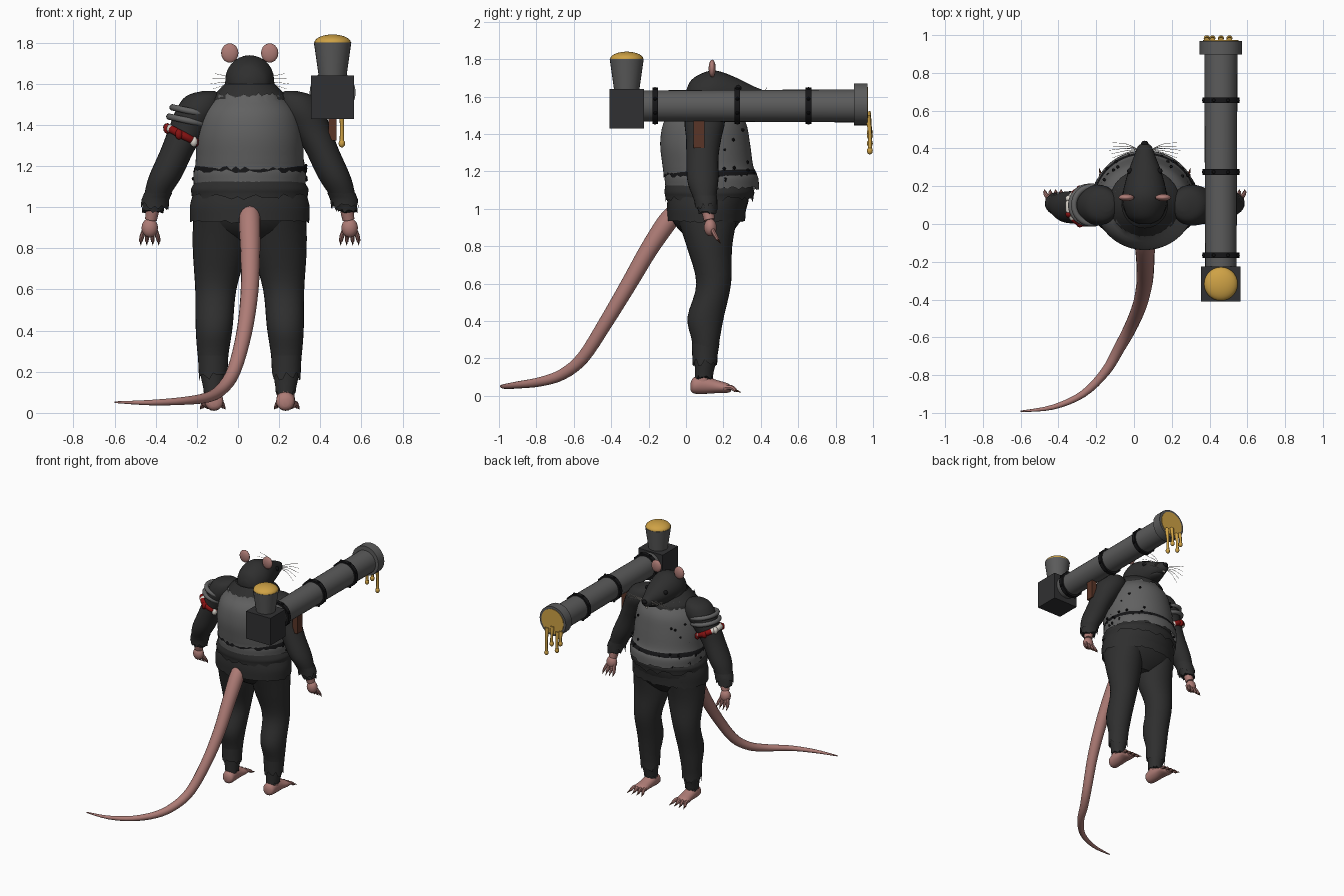
import bpy, math, random
from math import sin, cos, pi, radians
from mathutils import Vector

random.seed(4)
cube = bpy.data.objects.get("Cube")
if cube:
    bpy.data.objects.remove(cube)
CX = 0.057  # body centre line


def material(name, r, g, b):
    m = bpy.data.materials.new(name)
    m.use_nodes = True
    m.diffuse_color = (r, g, b, 1)
    m.node_tree.nodes["Principled BSDF"].inputs["Base Color"].default_value = (r, g, b, 1)
    return m


FUR = material("dark cloth", .028, .028, .028)
GREY = material("grey vest", .12, .12, .12)
STEEL = material("steel grey", .105, .105, .105)
IRON = material("dark iron", .03, .03, .032)
BLACK = material("black", .008, .008, .009)
PINK = material("pink skin", .42, .2, .18)
GOLD = material("gold", .62, .36, .06)
WOOD = material("brown wood", .1, .035, .02)
RED = material("red", .24, .006, .006)
WHITE = material("off white", .7, .66, .6)
made = []


def keep(ob, name, mat):
    ob.name = name
    ob.data.materials.clear()
    ob.data.materials.append(mat)
    made.append(ob)
    return ob


def spline(a, b, c, d, t):
    return tuple(.5 * (2 * q + (r - p) * t + (2 * p - 5 * q + 4 * r - s) * t * t
                       + (3 * q - p - 3 * r + s) * t ** 3) for p, q, r, s in zip(a, b, c, d))


def loft(name, mat, rings, sides=28, axis="z", jag=0, top_jag=0, caps=True, steps=4):
    """Smooth skin over elliptical rings (x, y, z, half width, half depth)."""
    full, n = [], len(rings)
    for i in range(n - 1):
        four = [rings[max(0, min(n - 1, i + k))] for k in (-1, 0, 1, 2)]
        full += [spline(*four, s / steps) for s in range(steps)]
    full.append(rings[-1])
    verts, faces = [], []
    for k, (x, y, z, w, d) in enumerate(full):
        for i in range(sides):
            a = 2 * pi * i / sides
            rag = 0
            if k == len(full) - 1:
                rag = -jag * random.random()
            elif k == 0:
                rag = top_jag * random.random()
            if axis == "z":
                verts.append((x + w * cos(a), y + d * sin(a), z + rag))
            else:
                verts.append((x + w * cos(a), y, z + d * sin(a)))
    for k in range(len(full) - 1):
        for i in range(sides):
            j = (i + 1) % sides
            a, b = k * sides, (k + 1) * sides
            faces.append((a + i, b + i, b + j, a + j))
    if caps:
        faces.append(tuple(range(sides)))
        faces.append(tuple(range(len(verts) - 1, len(verts) - 1 - sides, -1)))
    me = bpy.data.meshes.new(name)
    me.from_pydata(verts, [], faces)
    ob = bpy.data.objects.new(name, me)
    bpy.context.collection.objects.link(ob)
    return keep(ob, name, mat)


def tube(name, mat, pts, res=4):
    """Round tapering sweep through points (x, y, z, radius)."""
    cu = bpy.data.curves.new(name, "CURVE")
    cu.dimensions = "3D"
    cu.bevel_depth, cu.bevel_resolution, cu.use_fill_caps = 1, res, True
    n, full = len(pts), []
    for i in range(n - 1):
        four = [pts[max(0, min(n - 1, i + k))] for k in (-1, 0, 1, 2)]
        full += [spline(*four, s / 4) for s in range(4)]
    full.append(pts[-1])
    sp = cu.splines.new("POLY")
    sp.points.add(len(full) - 1)
    for p, (x, y, z, r) in zip(sp.points, full):
        p.co, p.radius = (x, y, z, 1), r
    tmp = bpy.data.objects.new(name, cu)
    bpy.context.collection.objects.link(tmp)
    bpy.context.view_layer.update()
    me = bpy.data.meshes.new_from_object(tmp.evaluated_get(bpy.context.evaluated_depsgraph_get()))
    bpy.data.objects.remove(tmp)
    ob = bpy.data.objects.new(name, me)
    bpy.context.collection.objects.link(ob)
    return keep(ob, name, mat)


def ball(name, mat, loc, size, seg=20):
    bpy.ops.mesh.primitive_uv_sphere_add(segments=seg, ring_count=seg // 2, location=loc)
    ob = bpy.context.object
    ob.scale = size if isinstance(size, tuple) else (size,) * 3
    return keep(ob, name, mat)


def cone(name, mat, loc, r1, r2, depth, rot=(0, 0, 0), sides=28):
    bpy.ops.mesh.primitive_cone_add(vertices=sides, radius1=r1, radius2=r2, depth=depth, location=loc, rotation=rot)
    return keep(bpy.context.object, name, mat)


def box(name, mat, loc, dims):
    bpy.ops.mesh.primitive_cube_add(size=1, location=loc)
    bpy.context.object.scale = dims
    return keep(bpy.context.object, name, mat)


def band(name, mat, loc, major, minor, tilt):
    bpy.ops.mesh.primitive_torus_add(major_segments=32, minor_segments=10, major_radius=major,
                                     minor_radius=minor, location=loc, rotation=(0, tilt, 0))
    return keep(bpy.context.object, name, mat)


# Torso, belt and ragged vest
loft("torso", FUR, [(CX, .12, 1.62, .09, .09), (CX, .1, 1.55, .15, .14), (CX, .1, 1.45, .225, .205),
                    (CX, .1, 1.3, .24, .22), (CX, .12, 1.1, .268, .22), (CX, .11, .98, .285, .205),
                    (CX, .11, .89, .25, .15), (CX, .12, .83, .12, .08)])
loft("vest", GREY, [(CX, .1, 1.535, .17, .165), (CX, .1, 1.46, .232, .22), (CX, .102, 1.35, .258, .24),
                    (CX, .115, 1.24, .262, .242), (CX, .125, 1.2, .265, .246)], sides=72, jag=.02, top_jag=.025, caps=False)
loft("vest_hem", GREY, [(CX, .125, 1.21, .25, .235), (CX, .135, 1.17, .272, .25),
                        (CX, .14, 1.12, .272, .25)], sides=72, jag=.02, caps=False)
loft("vest_tear", BLACK, [(CX, .125, 1.21, .262, .243), (CX, .13, 1.185, .272, .25)], sides=72, jag=.02, caps=False)
loft("belt", FUR, [(CX, .12, 1.13, .26, .23), (CX, .125, 1.09, .285, .24),
                   (CX, .125, 1.065, .282, .235)], sides=60, jag=.03, caps=False)
loft("trouser_waist", FUR, [(CX, .12, 1.08, .27, .215), (CX, .11, 1.01, .29, .212),
                            (CX, .108, .94, .29, .208)], sides=60, jag=.02, caps=False)
loft("ragged_collar", FUR, [(CX, .1, 1.6, .12, .12), (CX, .11, 1.55, .17, .165),
                            (CX, .11, 1.525, .19, .182)], sides=60, jag=.03, caps=False)

# Dark studs scattered over the vest front and hem
for i in range(56):
    a = radians(random.uniform(-15, 195))
    z = random.choice((random.uniform(1.1, 1.25), random.uniform(1.13, 1.19), random.uniform(1.25, 1.45)))
    w, d = (.274, .252) if z < 1.22 else (.256, .238)
    if z < 1.25 or abs(cos(a)) > .5:
        ball("vest_stud", BLACK, (CX + w * cos(a), .12 + d * sin(a) - .015 * (z > 1.25), z), .009, 8)

# Legs, feet, arms and hands
for side, s in (("right", -1), ("left", 1)):
    def X(d):
        return CX + s * d
    loft(side + "_leg", FUR, [(X(.14), .11, .98, .135, .17), (X(.145), .125, .8, .132, .122),
                              (X(.165), .148, .6, .1, .093), (X(.173), .105, .42, .09, .097),
                              (X(.178), .105, .3, .077, .075), (X(.178), .105, .2, .064, .06),
                              (X(.175), .095, .11, .048, .048)], jag=.03)
    loft(side + "_cuff", FUR, [(X(.178), .105, .28, .074, .074), (X(.178), .1, .2, .07, .066)],
         sides=24, jag=.05, caps=False)
    loft(side + "_foot", PINK, [(X(.173), .025, .05, .015, .02), (X(.173), .04, .055, .042, .042),
                                (X(.175), .09, .06, .046, .05), (X(.177), .16, .05, .046, .036),
                                (X(.18), .22, .042, .05, .026), (X(.18), .24, .038, .03, .015)], sides=20, axis="y")
    cone(side + "_ankle", PINK, (X(.175), .09, .1), .044, .042, .08)
    for k in (-1.5, -.5, .5, 1.5):
        x, dx = X(.18) + k * .023, k * .012
        tube(side + "_toe", PINK, [(x, .2, .042, .014), (x + dx / 2, .24, .045, .013), (x + dx, .265, .028, .01)], 2)
        tube(side + "_claw", WOOD, [(x + dx, .262, .03, .008), (x + dx * 1.5, .295, .018, .001)], 2)
    loft(side + "_arm", FUR, [(X(.2), .1, 1.565, .03, .03), (X(.225), .1, 1.54, .085, .085), (X(.25), .1, 1.47, .11, .108),
                              (X(.297), .095, 1.38, .098, .095), (X(.35), .088, 1.28, .083, .086),
                              (X(.41), .09, 1.15, .08, .083), (X(.45), .1, 1.06, .063, .062),
                              (X(.472), .115, .99, .052, .048)], jag=.02)
    loft(side + "_sleeve_end", FUR, [(X(.445), .1, 1.07, .068, .066), (X(.462), .108, 1.03, .067, .06)],
         sides=24, jag=.045, caps=False)
    tube(side + "_wrist", PINK, [(X(.468), .112, 1.01, .035), (X(.48), .125, .94, .03)])
    ball(side + "_palm", PINK, (X(.486), .13, .9), (.04, .034, .047))
    for k in (-1.5, -.5, .5, 1.5):
        x = X(.486) + k * .017
        tip = x + k * .012
        tube(side + "_finger", PINK, [(x, .14, .89, .012), (x + k * .008, .155, .86, .0115), (tip, .17, .835, .009)], 2)
        tube(side + "_finger_claw", WOOD, [(tip, .168, .838, .007), (tip, .185, .815, .001)], 2)

    # Ears, eyes and whiskers
    ball(side + "_ear", PINK, (X(.097), .14, 1.75), (.042, .019, .047))
    ball(side + "_eye", BLACK, (X(.078), .28, 1.645), .016, 12)
    for k in range(5):
        r = k - 2
        tube(side + "_whisker", WHITE, [(X(.035), .395, 1.6 + r * .006, .0018), (X(.1), .4 + r * .012, 1.61 + r * .012, .0015),
                                        (X(.19 - .01 * abs(r)), .39 + r * .02, 1.6 + r * .025, .0008)], 1)

# Head and muzzle
loft("head", FUR, [(CX, .0, 1.6, .03, .03), (CX, .03, 1.6, .085, .09), (CX, .1, 1.615, .115, .115),
                   (CX, .17, 1.622, .115, .115), (CX, .27, 1.615, .09, .085), (CX, .35, 1.605, .06, .055),
                   (CX, .41, 1.6, .037, .034), (CX, .425, 1.6, .015, .015)], axis="y")
ball("nose", BLACK, (CX, .425, 1.607), (.02, .016, .016), 12)
ball("lower_jaw", FUR, (CX, .3, 1.56), (.05, .08, .025))
box("front_teeth", WHITE, (CX, .405, 1.565), (.018, .006, .025))
loft("neck_ruff", FUR, [(CX, .13, 1.62, .118, .12), (CX, .13, 1.56, .125, .13)], sides=40, jag=.05, caps=False)

# Tail
tube("tail", PINK, [(.057, -.04, 1.0, .045), (.057, -.1, .93, .053), (.06, -.2, .78, .048), (.056, -.31, .59, .043),
                    (.03, -.43, .39, .038), (-.02, -.55, .205, .034), (-.08, -.66, .115, .03), (-.15, -.78, .075, .025),
                    (-.27, -.9, .058, .019), (-.43, -.97, .05, .013), (-.6, -.992, .052, .004)], 6)

# Right arm wraps
for z, x in ((1.465, -.222), (1.42, -.238)):
    band("arm_wrap", GREY, (x, .1, z), .098, .016, radians(12))
armband = band("armband", RED, (-.268, .093, 1.35), .086, .02, radians(27))
armband.data.materials.append(WHITE)
for p in armband.data.polygons:
    turn = math.atan2(p.center.y, p.center.x)
    p.material_index = 1 if abs(turn) > 2.4 or .7 < turn < 1.1 else 0
for k in range(7):
    a = 2 * pi * k / 7
    ball("armband_knot", RED if k % 3 else WHITE, (-.268 + .085 * cos(a), .093 + .095 * sin(a), 1.345 - .042 * cos(a)),
         (.02, .02, .026), 10)

# Shoulder cannon
TX, TZ, ALONG = .46, 1.55, (-pi / 2, 0, 0)
cone("cannon_barrel", STEEL, (TX, .34, TZ), .083, .088, 1.14, ALONG)
cone("cannon_muzzle", STEEL, (TX, .934, TZ + .008), .112, .112, .072, ALONG)
cone("muzzle_fill", GOLD, (TX, .968, TZ + .008), .094, .094, .012, ALONG)
for y in (-.165, .275, .655):
    cone("barrel_band", BLACK, (TX, y, TZ), .098, .098, .03, ALONG)
    for k in range(8):
        a = 2 * pi * (k + .5) / 8
        ball("band_bolt", BLACK, (TX + .098 * cos(a), y, TZ + .098 * sin(a)), .01, 8)
box("cannon_box", IRON, (TX, -.317, 1.535), (.208, .186, .21))
cone("hopper", STEEL, (TX, -.317, 1.72), .068, .091, .16)
ball("hopper_fill", GOLD, (TX, -.317, 1.8), (.089, .089, .04), 28)
box("cannon_grip", WOOD, (TX, .07, 1.4), (.04, .06, .15))
for x, top, low in ((.385, 1.5, 1.41), (.415, 1.49, 1.35), (.46, 1.52, 1.39), (.505, 1.5, 1.31)):
    tube("drip", GOLD, [(x, .972, top, .016), (x, .983, (top + low) / 2, .01), (x, .983, low, .011)], 3)
    ball("drip_end", GOLD, (x, .983, low), (.016, .016, .02), 12)

# Smooth shading with sharp edges kept
bpy.ops.object.select_all(action="DESELECT")
for ob in made:
    ob.select_set(True)
bpy.context.view_layer.objects.active = made[0]
bpy.ops.object.shade_smooth_by_angle(angle=radians(40))
